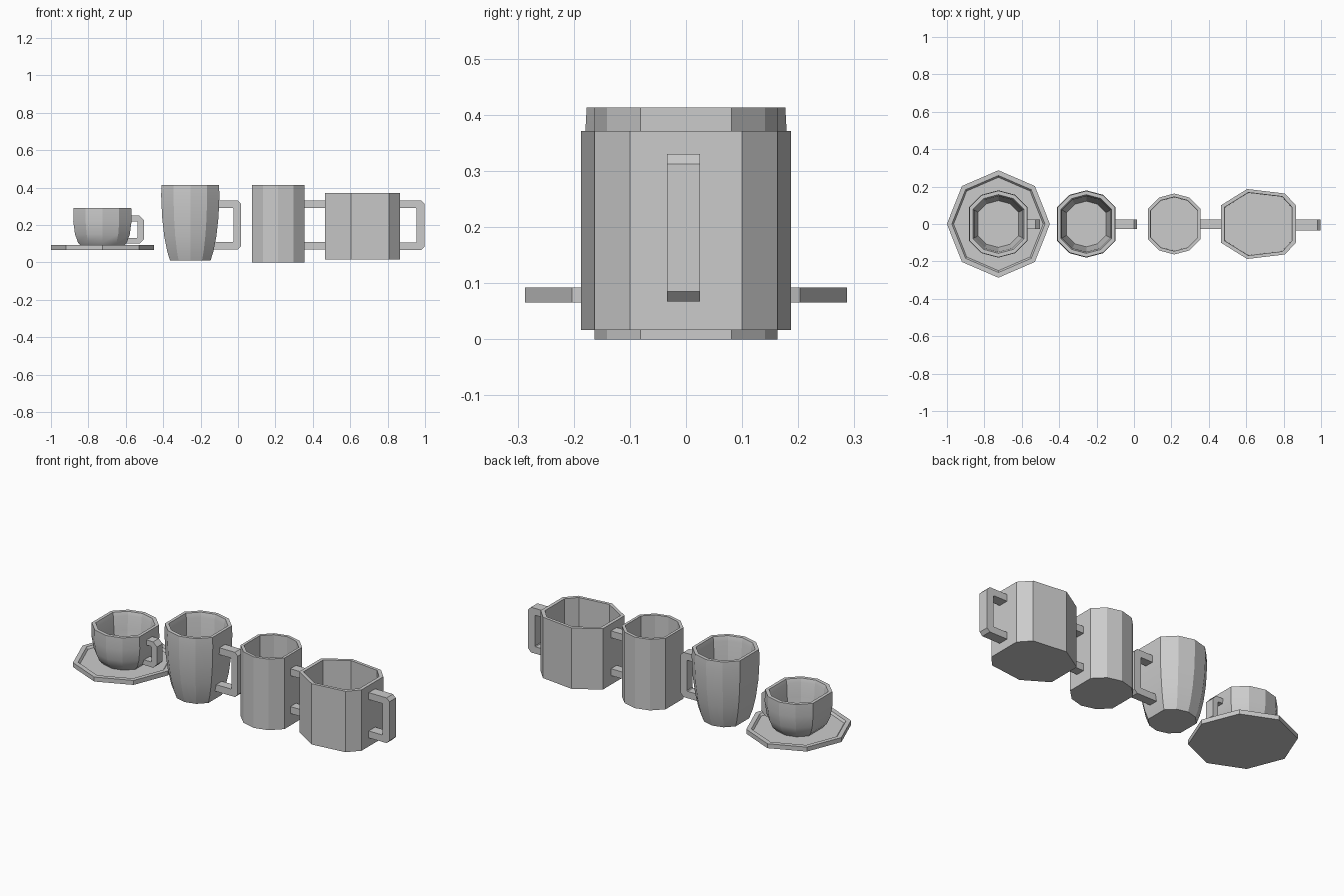
import bpy, bmesh
from math import sin, cos, pi, radians

if "Cube" in bpy.data.objects:
    bpy.data.objects.remove(bpy.data.objects["Cube"])


def finish(name, bm):
    bmesh.ops.recalc_face_normals(bm, faces=bm.faces)
    me = bpy.data.meshes.new(name)
    bm.to_mesh(me)
    bm.free()
    ob = bpy.data.objects.new(name, me)
    bpy.context.collection.objects.link(ob)
    me.shade_smooth()
    me.set_sharp_from_angle(angle=radians(25))
    return ob


def loft(name, cx, outline, profile):
    """Skin scaled copies of an outline; profile = (scale, z), outside bottom to inside floor."""
    bm = bmesh.new()
    rings = [[bm.verts.new((cx + x * s, y * s, z)) for x, y in outline] for s, z in profile]
    n = len(outline)
    for a, b in zip(rings, rings[1:]):
        for i in range(n):
            j = (i + 1) % n
            bm.faces.new((a[i], a[j], b[j], b[i]))
    bm.faces.new(rings[0])
    bm.faces.new(rings[-1])
    return finish(name, bm)


def strip(name, outer, inner, y0, y1):
    """Solid band between two matching x-z paths, extruded along y."""
    bm = bmesh.new()
    secs = []
    for (xo, zo), (xi, zi) in zip(outer, inner):
        secs.append([bm.verts.new(p) for p in
                     ((xo, y0, zo), (xo, y1, zo), (xi, y1, zi), (xi, y0, zi))])
    for a, b in zip(secs, secs[1:]):
        for i in range(4):
            j = (i + 1) % 4
            bm.faces.new((a[i], a[j], b[j], b[i]))
    bm.faces.new(secs[0])
    bm.faces.new(secs[-1])
    return finish(name, bm)


def handle(name, xt, xb, x1, z0, z1, tx, tz, c, y0=-0.027, y1=0.025):
    """C handle with chamfered outer corners, rooted at xt (top) and xb (bottom)."""
    outer = [(xt, z1), (x1 - c, z1), (x1, z1 - c), (x1, z0 + c), (x1 - c, z0), (xb, z0)]
    a, b, xi, k = z1 - tz, z0 + tz, x1 - tx, 0.004
    inner = [(xt, a), (xi - k, a), (xi, a - k), (xi, b + k), (xi - k, b), (xb, b)]
    return strip(name, outer, inner, y0, y1)


# Round outline: 12 sides with the two side corners cut flat
body = [(cos(i * pi / 6), sin(i * pi / 6)) for i in range(12) if i % 6]

# Saucer with raised rim
octagon = [(0.95 * cos(i * pi / 4), 0.99 * sin(i * pi / 4)) for i in range(8)]
loft("saucer", -0.725, octagon,
     [(0.29, 0.066), (0.29, 0.092), (0.262, 0.092), (0.252, 0.08)])

# Teacup
loft("teacup", -0.725, body,
     [(0.125, 0.08), (0.15, 0.105), (0.169, 0.15), (0.18, 0.22), (0.178, 0.292),
      (0.157, 0.292), (0.149, 0.27), (0.142, 0.19), (0.125, 0.115)])
handle("teacup_handle", -0.583, -0.60, -0.503, 0.10, 0.25, 0.034, 0.03, 0.024)

# Tapered mug
loft("tapered_mug", -0.255, body,
     [(0.125, 0.01), (0.143, 0.06), (0.161, 0.14), (0.174, 0.24), (0.18, 0.36), (0.177, 0.413),
      (0.157, 0.413), (0.149, 0.385), (0.144, 0.20), (0.122, 0.05)])
handle("tapered_mug_handle", -0.115, -0.135, 0.017, 0.07, 0.33, 0.041, 0.04, 0.018)

# Straight tall mug
loft("tall_mug", 0.215, body,
     [(0.163, 0), (0.163, 0.413), (0.145, 0.413), (0.143, 0.025)])

# Its handle bars meet the wide mug's wall
for n, z in (("upper", 0.29), ("lower", 0.07)):
    strip("tall_mug_bar_" + n, [(0.345, z + 0.04), (0.473, z + 0.04)],
          [(0.345, z), (0.473, z)], -0.027, 0.025)

# Wide mug
half = [(0.20, 0.10), (0.142, 0.163), (-0.06, 0.187), (-0.20, 0.10)]
loft("wide_mug", 0.665, half + [(x, -y) for x, y in reversed(half)],
     [(1, 0.017), (1, 0.371), (0.9, 0.371), (0.89, 0.04)])
handle("wide_mug_handle", 0.855, 0.855, 0.998, 0.067, 0.33, 0.043, 0.04, 0.018, -0.034)
